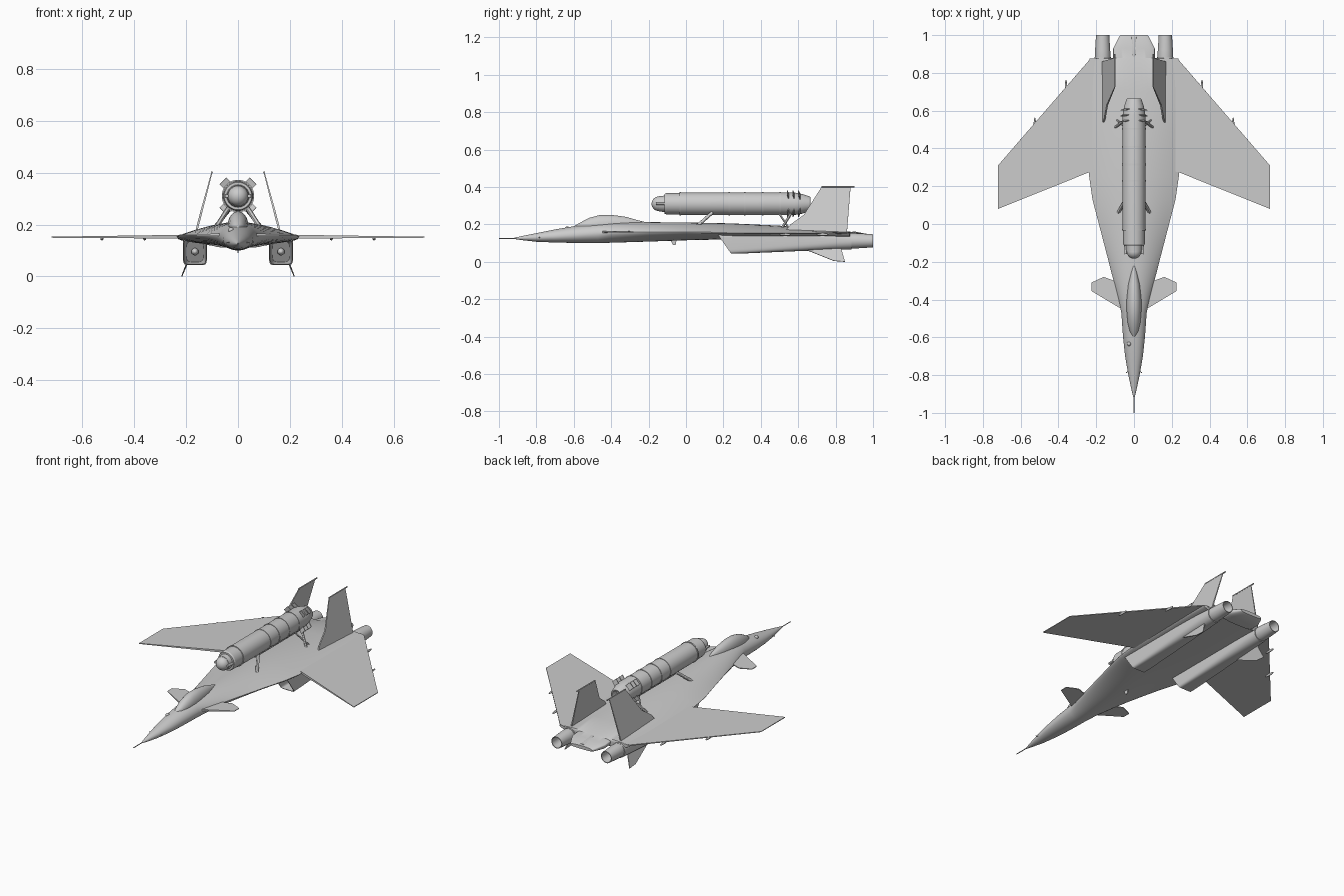
import bpy, bmesh, math
from mathutils import Vector

gray = bpy.data.materials.new("airframe_gray")
gray.diffuse_color = (0.6, 0.6, 0.6, 1)


def finish(name, bm, mirror=False, angle=30):
    bmesh.ops.recalc_face_normals(bm, faces=bm.faces)
    me = bpy.data.meshes.new(name)
    bm.to_mesh(me)
    bm.free()
    me.materials.append(gray)
    ob = bpy.data.objects.new(name, me)
    bpy.context.collection.objects.link(ob)
    bpy.ops.object.select_all(action='DESELECT')
    ob.select_set(True)
    bpy.context.view_layer.objects.active = ob
    bpy.ops.object.shade_smooth_by_angle(angle=math.radians(angle))
    if mirror:
        ob.modifiers.new("mirror", 'MIRROR')
    return ob


def skin(bm, rings):
    """Join rings of equal length and cap both ends."""
    rows = [[bm.verts.new(p) for p in r] for r in rings]
    n = len(rows[0])
    for a, b in zip(rows, rows[1:]):
        for i in range(n):
            bm.faces.new((a[i], a[(i + 1) % n], b[(i + 1) % n], b[i]))
    bm.faces.new(rows[0])
    bm.faces.new(rows[-1])


def spow(v, e):
    return math.copysign(abs(v) ** e, v)


def loft(name, sections, cx=0, rake=0, n=40, mirror=False, angle=30):
    """Sections: y, half width, edge z, height up, height down, exponent up, exponent down."""
    rings = []
    for k, (y, w, z, up, dn, eu, ed) in enumerate(sections):
        ring = []
        for i in range(n):
            t = 2 * math.pi * i / n
            c, s = math.cos(t), math.sin(t)
            e = eu if s >= 0 else ed
            dz = spow(s, e) * (up if s >= 0 else dn)
            shift = -rake * dz if k < 3 else 0
            ring.append((cx + w * spow(c, min(e, 1)), y + shift, z + dz))
        rings.append(ring)
    bm = bmesh.new()
    skin(bm, rings)
    return finish(name, bm, mirror, angle)


def lathe(name, profile, x=0, z=0, n=32, mirror=False, angle=30):
    """Turn (y, radius) points about an axis along y."""
    bm = bmesh.new()
    skin(bm, [[(x + r * math.cos(2 * math.pi * i / n), y, z + r * math.sin(2 * math.pi * i / n))
               for i in range(n)] for y, r in profile])
    return finish(name, bm, mirror, angle)


def plate(name, pts, thick, mirror=True):
    """Flat panel whose half thickness is given per corner."""
    pts = [Vector(p) for p in pts]
    nrm = (pts[1] - pts[0]).cross(pts[2] - pts[0]).normalized()
    bm = bmesh.new()
    skin(bm, [[p + nrm * t for p, t in zip(pts, thick)],
              [p - nrm * t for p, t in zip(pts, thick)]])
    return finish(name, bm, mirror, 20)


def rod(name, a, b, r, mirror=True, n=12):
    a, b = Vector(a), Vector(b)
    q = (b - a).to_track_quat('Z', 'Y')
    ring = [q @ Vector((r * math.cos(2 * math.pi * i / n), r * math.sin(2 * math.pi * i / n), 0)) for i in range(n)]
    bm = bmesh.new()
    skin(bm, [[a + v for v in ring], [b + v for v in ring]])
    return finish(name, bm, mirror)


def ball(name, loc, r, scale=(1, 1, 1), mirror=False):
    bm = bmesh.new()
    bmesh.ops.create_uvsphere(bm, u_segments=24, v_segments=14, radius=r)
    for v in bm.verts:
        v.co = Vector([c * s for c, s in zip(v.co, scale)]) + Vector(loc)
    return finish(name, bm, mirror)


# Fuselage with blended strakes and flat tail
loft("fuselage", [
    (-0.92, 0.003, 0.125, 0.003, 0.003, 1, 1),
    (-0.87, 0.015, 0.127, 0.012, 0.012, 1, 1),
    (-0.80, 0.030, 0.130, 0.023, 0.023, 1, 1),
    (-0.70, 0.047, 0.135, 0.038, 0.032, 1, 1),
    (-0.60, 0.058, 0.142, 0.048, 0.041, 1, 1),
    (-0.47, 0.067, 0.152, 0.053, 0.052, 1, 1),
    (-0.40, 0.083, 0.158, 0.053, 0.056, 1.4, 1.2),
    (-0.20, 0.134, 0.160, 0.052, 0.052, 1.9, 1.4),
    (0.00, 0.186, 0.160, 0.050, 0.045, 2.2, 1.3),
    (0.13, 0.220, 0.158, 0.050, 0.040, 2.2, 1.1),
    (0.25, 0.237, 0.155, 0.050, 0.035, 2.2, 1),
    (0.50, 0.237, 0.153, 0.040, 0.033, 2, 1),
    (0.70, 0.237, 0.153, 0.022, 0.033, 1.7, 1),
    (0.875, 0.235, 0.150, 0.012, 0.030, 1, 1),
    (0.88, 0.110, 0.145, 0.015, 0.035, 0.8, 0.6),
    (0.93, 0.110, 0.140, 0.015, 0.030, 0.8, 0.6),
    (0.99, 0.080, 0.130, 0.012, 0.017, 0.8, 0.6),
    (1.00, 0.070, 0.128, 0.010, 0.010, 0.8, 0.6)], n=56)
rod("nose_probe", (0, -1, 0.125), (0, -0.91, 0.125), 0.0025, False)
loft("tail_spine", [(0.86, 0.004, 0.15, 0.006, 0.01, 1, 1), (0.90, 0.012, 0.15, 0.012, 0.01, 1, 1),
                    (0.99, 0.018, 0.135, 0.010, 0.01, 1, 1)], n=16)

# Canopy
loft("canopy", [(y, w, z, up, 0.02, 1, 1) for y, w, z, up in (
    (-0.60, 0.004, 0.185, 0.004), (-0.57, 0.022, 0.185, 0.022), (-0.52, 0.034, 0.190, 0.044),
    (-0.46, 0.039, 0.195, 0.055), (-0.40, 0.039, 0.198, 0.053), (-0.32, 0.031, 0.198, 0.042),
    (-0.26, 0.018, 0.198, 0.025), (-0.21, 0.003, 0.200, 0.010))])

# Forward swept wings and canards
plate("wing", [(0.20, 0.28, 0.153), (0.235, 0.275, 0.153), (0.72, 0.08, 0.151),
               (0.72, 0.31, 0.151), (0.235, 0.87, 0.153), (0.20, 0.88, 0.153)],
      (0.008, 0.007, 0.002, 0.002, 0.003, 0.003))
plate("canard", [(0.05, -0.45, 0.16), (0.075, -0.445, 0.16), (0.225, -0.355, 0.16),
                 (0.225, -0.31, 0.16), (0.16, -0.28, 0.16), (0.08, -0.31, 0.16), (0.05, -0.31, 0.16)],
      (0.005, 0.005, 0.002, 0.002, 0.002, 0.004, 0.004))
for i, (x, y) in enumerate(((0.36, 0.73), (0.525, 0.53))):
    ball(f"wing_fairing_{i}", (x, y, 0.146), 0.006, (1, 5.5, 1.2), True)

# Inward leaning tail fins with tip pods, and ventral fins
plate("tail_fin", [(0.167, 0.52, 0.15), (0.154, 0.56, 0.20), (0.141, 0.63, 0.25), (0.101, 0.725, 0.40),
                   (0.101, 0.88, 0.40), (0.167, 0.86, 0.15)],
      (0.004, 0.004, 0.004, 0.002, 0.002, 0.004))
rod("fin_tip_pod", (0.101, 0.725, 0.401), (0.101, 0.90, 0.401), 0.004)
plate("ventral_fin", [(0.190, 0.64, 0.065), (0.215, 0.79, 0.005), (0.217, 0.85, 0.0), (0.190, 0.83, 0.07)],
      (0.003, 0.002, 0.002, 0.003))

# Engine nacelles with raked hollow intakes
loft("nacelle", [
    (0.42, 0.034, 0.095, 0.040, 0.040, 0.5, 0.5),
    (0.205, 0.042, 0.095, 0.047, 0.048, 0.25, 0.3),
    (0.205, 0.046, 0.095, 0.051, 0.052, 0.25, 0.3),
    (0.32, 0.046, 0.097, 0.053, 0.052, 0.25, 0.35),
    (0.60, 0.046, 0.105, 0.049, 0.048, 0.3, 0.6),
    (0.80, 0.046, 0.109, 0.045, 0.045, 0.7, 0.9),
    (0.885, 0.044, 0.110, 0.044, 0.044, 1, 1)], cx=0.166, rake=0.7, n=48, mirror=True)
ball("intake_cone", (0.166, 0.41, 0.095), 0.014, (1, 2, 1), True)
lathe("nozzle", [(0.86, 0.040), (0.90, 0.041), (0.92, 0.040), (1.0, 0.035), (1.0, 0.031),
                 (0.93, 0.028), (0.90, 0.018)], 0.166, 0.112, mirror=True)

# Missile body with joint rings, tail cone and seeker head
lathe("missile_body", [(-0.115, 0.040), (-0.115, 0.053), (-0.105, 0.057), (-0.035, 0.057), (-0.03, 0.060),
                       (0.58, 0.060), (0.62, 0.053), (0.66, 0.040), (0.665, 0.036), (0.665, 0.030),
                       (0.63, 0.022)], 0, 0.31, 40, angle=20)
for i, y in enumerate((-0.03, 0.23, 0.315, 0.41, 0.505)):
    lathe(f"missile_ring_{i}", [(y - 0.004, 0.058), (y - 0.004, 0.0625), (y + 0.004, 0.0625), (y + 0.004, 0.058)],
          0, 0.31, 40)
ball("seeker_head", (0, -0.145, 0.31), 0.039)
lathe("seeker_collar", [(-0.145, 0.034), (-0.145, 0.041), (-0.11, 0.044), (-0.11, 0.03)], 0, 0.31)
for s in (-1, 1):
    rod(f"seeker_fork_{'left' if s < 0 else 'right'}", (s * 0.043, -0.16, 0.31), (s * 0.045, -0.11, 0.31), 0.007, False)

# Lattice fins at the missile tail, four groups of three
for q in range(4):
    d = math.radians(45 + 90 * q)
    out = Vector((math.cos(d), 0, math.sin(d)))
    side = Vector((-out.z, 0, out.x))
    for k, y in enumerate((0.55, 0.58, 0.61)):
        base = Vector((0, y, 0.31))
        tilt = Vector((0, -0.008, 0))
        plate(f"missile_fin_{q}_{k}", [base + out * 0.05 + side * 0.018, base + out * 0.05 - side * 0.018,
                                       base + out * 0.082 - side * 0.018 + tilt,
                                       base + out * 0.082 + side * 0.018 + tilt], (0.002,) * 4, False)

# Carrier rails and splayed struts
rod("missile_rail", (0.028, 0.12, 0.255), (0.028, 0.56, 0.255), 0.005)
rod("front_strut", (0.038, 0.14, 0.262), (0.100, 0.03, 0.165), 0.009)
rod("rear_strut", (0.035, 0.56, 0.255), (0.115, 0.50, 0.160), 0.007)
rod("rear_brace", (0.035, 0.50, 0.255), (0.100, 0.56, 0.165), 0.005)
ball("strut_foot", (0.100, 0.03, 0.166), 0.012, (1, 1.4, 0.5), True)

# Small sensors and belly blade
ball("nose_sensor", (-0.027, -0.635, 0.178), 0.011)
for s, y in ((1, -0.78), (-1, -0.78)):
    rod(f"air_probe_{'left' if s < 0 else 'right'}", (s * 0.03, y, 0.13), (s * 0.043, y - 0.008, 0.13), 0.002, False)
plate("belly_blade", [(0, -0.085, 0.12), (0, -0.07, 0.09), (0, -0.055, 0.09), (0, -0.05, 0.12)], (0.002,) * 4, False)
